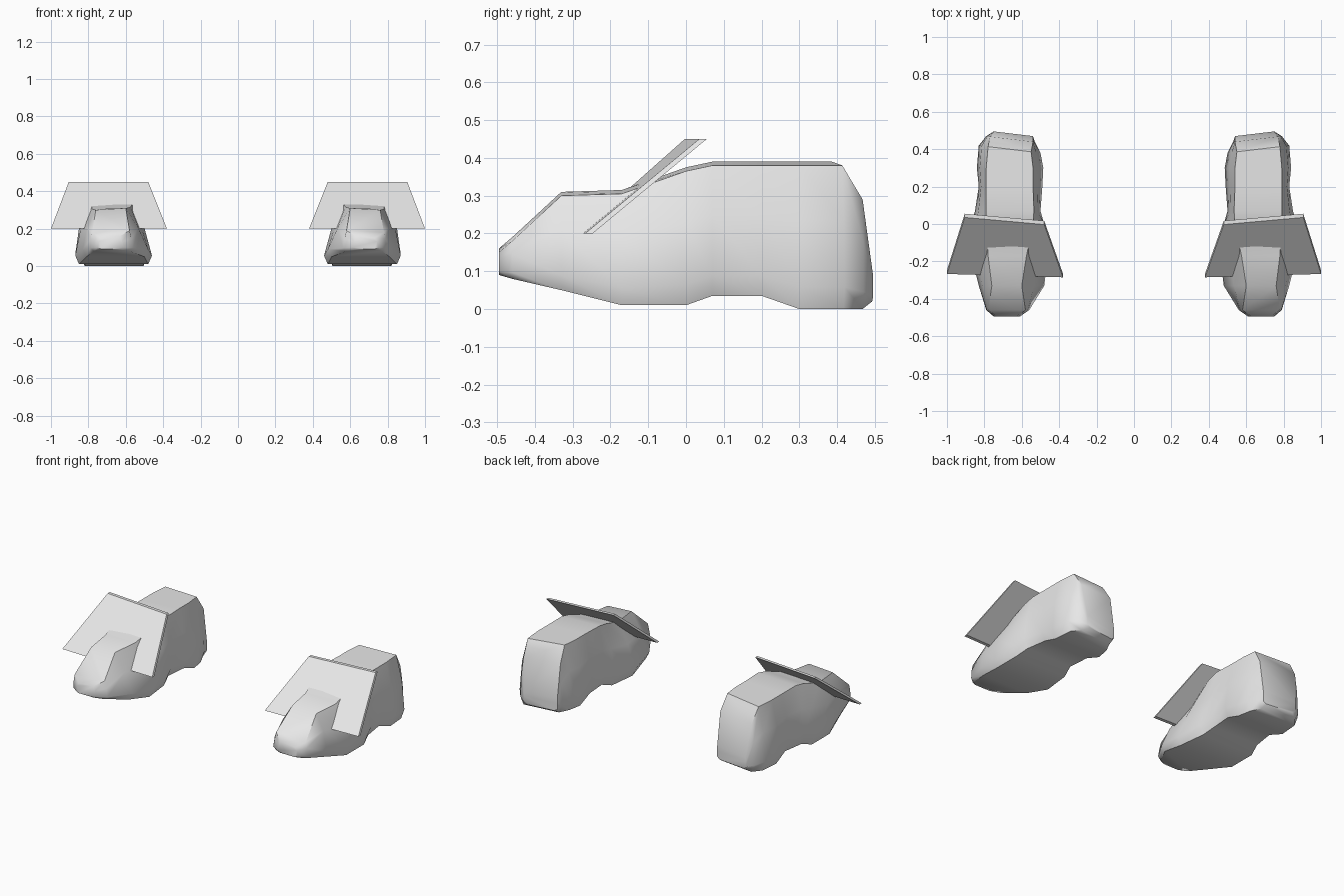
import bpy
import bmesh
import math

# Remove the default object
cube = bpy.data.objects.get("Cube")
if cube:
    bpy.data.objects.remove(cube, do_unlink=True)

# Single grey material
grey = bpy.data.materials.new("light_grey")
grey.use_nodes = True
grey.diffuse_color = (0.8, 0.8, 0.8, 1)
grey.node_tree.nodes["Principled BSDF"].inputs["Base Color"].default_value = (0.8, 0.8, 0.8, 1)

# Shoe stations: y, bottom z, top z, sole inner x, sole outer x, top inner x, top outer x
STATIONS = [
    (-.495, .09, .16, .61, .75, .63, .73),
    (-.46, .08, .19, .56, .79, .58, .78),
    (-.33, .05, .31, .48, .83, .60, .76),
    (-.17, .01, .315, .46, .87, .575, .78),
    (0, .01, .375, .48, .87, .54, .79),
    (.07, .035, .39, .50, .85, .535, .79),
    (.2, .035, .39, .49, .83, .54, .79),
    (.3, 0, .39, .485, .84, .54, .79),
    (.41, 0, .39, .50, .83, .55, .78),
    (.465, 0, .3, .53, .79, .54, .77),
    (.495, .02, .1, .54, .75, .54, .75),
]


def mix(a, b, t):
    return a + (b - a) * t


def cross_section(y, low, high, sole_in, sole_out, top_in, top_out):
    """Closed ring with a tucked sole, a bulging side and a narrower top."""
    tuck = 0.02
    inner = [
        (sole_in + tuck, low),
        (sole_in, mix(low, high, 0.15)),
        (mix(sole_in, top_in, 0.45), mix(low, high, 0.6)),
        (top_in, high),
    ]
    outer = [
        (sole_out - tuck, low),
        (sole_out, mix(low, high, 0.15)),
        (mix(sole_out, top_out, 0.3), mix(low, high, 0.6)),
        (top_out, high - 0.01),
    ]
    # The heel is cut slightly askew
    skew = 0.12 if y > 0.4 else 0
    return [(x, y + skew * (x - 0.75), z) for x, z in inner + outer[::-1]]


def make_object(name, rings, side, smooth):
    """Loft closed rings, cap both ends and place the result on one side."""
    bm = bmesh.new()
    loops = [[bm.verts.new((side * x, y, z)) for x, y, z in ring] for ring in rings]
    count = len(loops[0])
    for a, b in zip(loops, loops[1:]):
        for i in range(count):
            j = (i + 1) % count
            bm.faces.new((a[i], a[j], b[j], b[i]))
    bm.faces.new(loops[0])
    bm.faces.new(loops[-1][::-1])
    bmesh.ops.recalc_face_normals(bm, faces=bm.faces[:])
    mesh = bpy.data.meshes.new(name)
    bm.to_mesh(mesh)
    bm.free()
    mesh.materials.append(grey)
    obj = bpy.data.objects.new(name, mesh)
    bpy.context.collection.objects.link(obj)
    if smooth:
        bpy.ops.object.select_all(action='DESELECT')
        obj.select_set(True)
        bpy.context.view_layer.objects.active = obj
        bpy.ops.object.shade_smooth_by_angle(angle=math.radians(50))
    return obj


# Slanted trapezoid plate, lower edge wide and upper edge narrow
plate_front = [(.38, -.285, .2), (1, -.267, .2), (.905, .035, .45), (.48, -.003, .45)]
plate_back = [(x, y + 0.02, z) for x, y, z in plate_front]

for side, label in ((1, "left"), (-1, "right")):
    make_object(label + "_shoe", [cross_section(*s) for s in STATIONS], side, True)
    make_object(label + "_instep_plate", [plate_front, plate_back], side, False)
